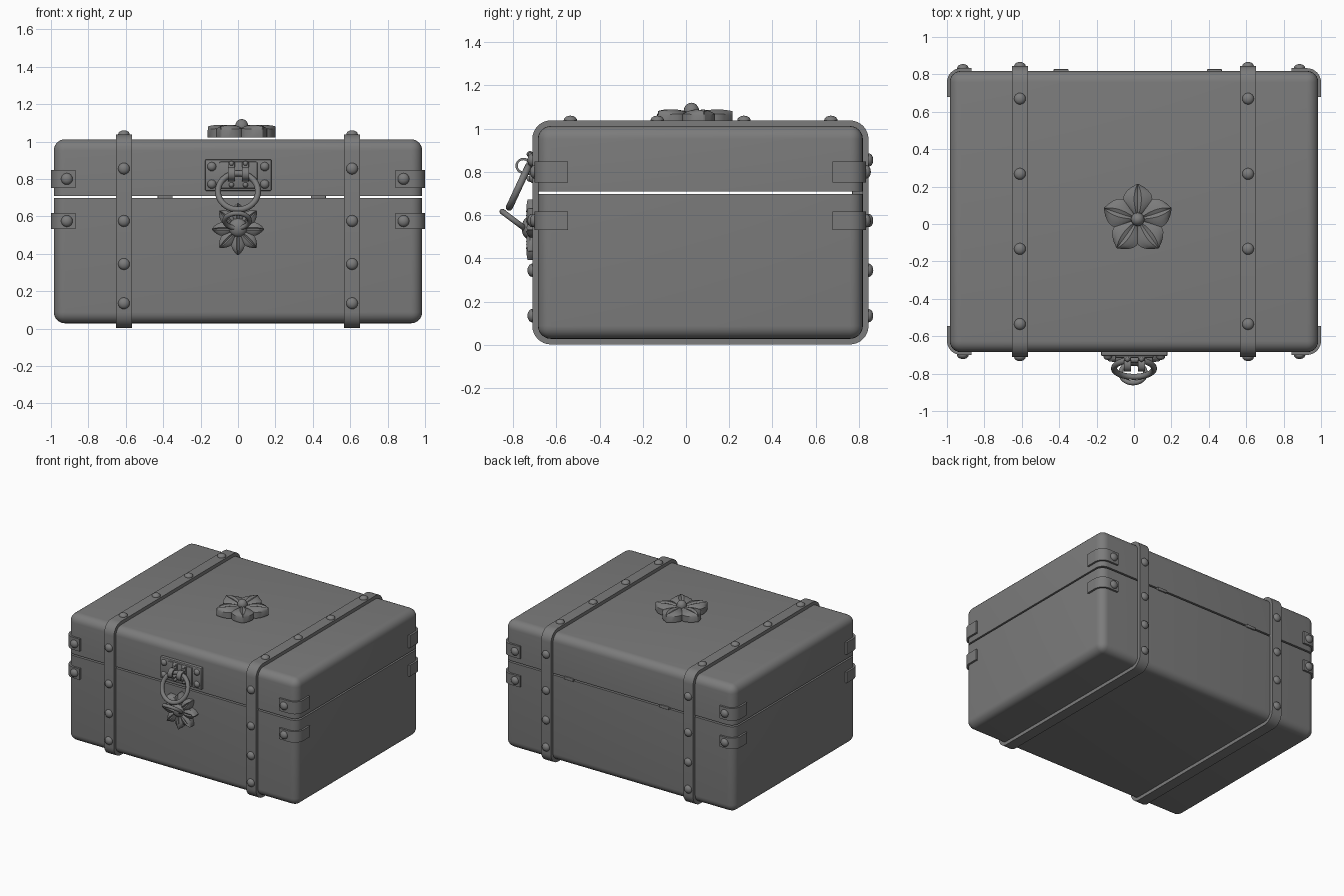
import bpy, bmesh
from math import sin, cos, pi, radians
from mathutils import Matrix, Vector

if "Cube" in bpy.data.objects:
    bpy.data.objects.remove(bpy.data.objects["Cube"])

grey = bpy.data.materials.new("dark_grey")
grey.use_nodes = True
grey.diffuse_color = (0.2, 0.2, 0.2, 1)
grey.node_tree.nodes["Principled BSDF"].inputs["Base Color"].default_value = (0.2, 0.2, 0.2, 1)

# Main body limits
X, Y0, Y1, Z0, Z1, SEAM = 0.985, -0.685, 0.818, 0.028, 1.012, 0.704
R = 0.06


def smooth(ob, angle=35):
    bpy.ops.object.select_all(action='DESELECT')
    ob.select_set(True)
    bpy.context.view_layer.objects.active = ob
    bpy.ops.object.shade_smooth_by_angle(angle=radians(angle))


def finish(name, bm, angle=35):
    bmesh.ops.recalc_face_normals(bm, faces=bm.faces)
    mesh = bpy.data.meshes.new(name)
    bm.to_mesh(mesh)
    bm.free()
    mesh.materials.append(grey)
    ob = bpy.data.objects.new(name, mesh)
    bpy.context.collection.objects.link(ob)
    smooth(ob, angle)
    return ob


def box_bm(lo, hi, bevel, segments):
    bm = bmesh.new()
    lo, hi = Vector(lo), Vector(hi)
    bmesh.ops.create_cube(bm, size=1, matrix=Matrix.Translation((lo + hi) / 2) @ Matrix.Diagonal((*(hi - lo), 1)))
    bmesh.ops.bevel(bm, geom=bm.edges[:], offset=bevel, segments=segments, profile=0.5, affect='EDGES')
    return bm


def box(name, lo, hi, bevel=0.006, segments=2):
    return finish(name, box_bm(lo, hi, bevel, segments))


def band(name, outer, inner, lo, hi, place, closed=True):
    """Flat band between two paths, lo..hi across its width."""
    bm = bmesh.new()
    rows = [[bm.verts.new(place(p, w)) for p, w in ((o, lo), (o, hi), (i, hi), (i, lo))]
            for o, i in zip(outer, inner)]
    pairs = list(zip(rows, rows[1:]))
    if closed:
        pairs.append((rows[-1], rows[0]))
    else:
        bm.faces.new(rows[0])
        bm.faces.new(rows[-1])
    for a, b in pairs:
        for k in range(4):
            n = (k + 1) % 4
            bm.faces.new((a[k], a[n], b[n], b[k]))
    return finish(name, bm)


def arc(cx, cy, r, start, end, n=8):
    return [(cx + r * cos(start + (end - start) * k / n), cy + r * sin(start + (end - start) * k / n))
            for k in range(n + 1)]


def rivet(name, pos, normal, r=0.031, height=0.022):
    bm = bmesh.new()
    turn = Vector(normal).to_track_quat('Z', 'Y').to_matrix().to_4x4()
    bmesh.ops.create_uvsphere(bm, u_segments=16, v_segments=10, radius=1,
                              matrix=Matrix.Translation(pos) @ turn @ Matrix.Diagonal((r, r, height, 1)))
    return finish(name, bm, 60)


def torus(name, pos, tilt, major, minor):
    bpy.ops.mesh.primitive_torus_add(location=pos, rotation=(radians(tilt), 0, 0), major_segments=40,
                                     minor_segments=12, major_radius=major, minor_radius=minor)
    ob = bpy.context.object
    ob.name = name
    ob.data.materials.append(grey)
    smooth(ob, 60)


def flower(name, count, length, half_width, height, matrix):
    """Thick petals with a creased midrib around local +z."""
    bm = bmesh.new()
    steps, cols = 10, 8
    for p in range(count):
        spin = Matrix.Rotation(2 * pi * p / count, 4, 'Z')
        rows = []
        for i in range(steps + 1):
            t = i / steps
            w = half_width * max(sin(pi * t ** 1.25), 0.02) ** 0.8
            row = []
            for j in range(cols + 1):
                s = 2 * j / cols - 1
                z = height * (0.8 + 0.3 * sin(pi * t * 0.8) - 0.35 * s * s - (0.15 if j == cols // 2 else 0))
                row.append(bm.verts.new(spin @ Vector((s * w, length * t, z))))
            rows.append(row)
        top = [bm.faces.new((a[j], a[j + 1], b[j + 1], b[j]))
               for a, b in zip(rows, rows[1:]) for j in range(cols)]
        # Side walls and flat underside
        rim = [e for e in {e for f in top for e in f.edges} if e.is_boundary]
        made = bmesh.ops.extrude_edge_only(bm, edges=rim)["geom"]
        for v in made:
            if isinstance(v, bmesh.types.BMVert):
                v.co.z = 0
        bmesh.ops.holes_fill(bm, edges=[e for e in made if isinstance(e, bmesh.types.BMEdge) and e.is_boundary])
    bm.transform(matrix)
    return finish(name, bm, 30)


# Chest base and lid, split at a thin seam
for name, cut, side in (("chest_base", SEAM - 0.006, 1), ("chest_lid", SEAM + 0.006, -1)):
    bm = box_bm((-X, Y0, Z0), (X, Y1, Z1), R, 6)
    bmesh.ops.bisect_plane(bm, geom=bm.verts[:] + bm.edges[:] + bm.faces[:], plane_co=(0, 0, cut),
                           plane_no=(0, 0, side), clear_outer=True)
    bmesh.ops.holes_fill(bm, edges=[e for e in bm.edges if e.is_boundary])
    finish(name, bm)


# Straps wrapped around the chest, with rivets
def strap_path(offset):
    path = []
    for k, (y, z) in enumerate(((Y1 - R, Z1 - R), (Y0 + R, Z1 - R), (Y0 + R, Z0 + R), (Y1 - R, Z0 + R))):
        path += arc(y, z, R + offset, k * pi / 2, (k + 1) * pi / 2)
    return path


T = 0.026
for side, x in (("right", -0.61), ("left", 0.61)):
    band(side + "_strap", strap_path(T), strap_path(-0.005), x - 0.042, x + 0.042,
         lambda p, w: (w, p[0], p[1]))
    for z in (0.135, 0.345, 0.575, 0.855):
        rivet(side + "_strap_front_rivet", (x, Y0 - T, z), (0, -1, 0))
        rivet(side + "_strap_back_rivet", (x, Y1 + T, z), (0, 1, 0))
    for y in (-0.535, -0.133, 0.268, 0.67):
        rivet(side + "_strap_top_rivet", (x, y, Z1 + T), (0, 0, 1))

# Corner brackets, two on each vertical edge
for sx, side, x_end, x_rivet in ((-1, "right", 0.87, 0.915), (1, "left", 0.843, 0.885)):
    for sy, face, y_face in ((-1, "front", Y0), (1, "back", Y1)):
        def bracket_path(offset):
            bend = arc(0, 0, R + offset, pi / 2, 0)
            cx, cy = X - R, y_face - sy * R
            pts = [(sx * x_end, cy + sy * (R + offset))]
            pts += [(sx * (cx + u), cy + sy * v) for u, v in bend]
            return pts + [(sx * (X + offset), y_face - sy * 0.14)]
        for level, lo, hi in (("upper", 0.752, 0.848), ("lower", 0.532, 0.617)):
            name = f"{level}_{face}_{side}_bracket"
            band(name, bracket_path(0.015), bracket_path(-0.005), lo, hi,
                 lambda p, w: (p[0], p[1], w), closed=False)
            rivet(name + "_rivet", (sx * x_rivet, y_face + sy * 0.015, (lo + hi) / 2), (0, sy, 0))

# Hinges on the back seam
for x in (-0.39, 0.43):
    box("hinge", (x - 0.04, Y1 - 0.05, SEAM - 0.012), (x + 0.04, Y1 + 0.01, SEAM + 0.012), 0.004)

# Latch plate, hasp loops and rivets
box("latch_plate", (-0.177, Y0 - 0.022, 0.735), (0.18, Y0 + 0.01, 0.905), 0.01)
box("latch_inner_plate", (-0.1, Y0 - 0.032, 0.75), (0.105, Y0, 0.892), 0.008)
for x in (-0.14, 0.143):
    for z in (0.772, 0.866):
        rivet("latch_rivet", (x, Y0 - 0.022, z), (0, -1, 0), 0.024, 0.02)
for x in (-0.035, 0.04):
    box("hasp_tongue", (x - 0.019, Y0 - 0.045, 0.785), (x + 0.019, Y0, 0.892), 0.006)
    band("hasp_loop", arc(-0.752, 0.828, 0.037, 0, 2 * pi, 20)[:-1], arc(-0.752, 0.828, 0.026, 0, 2 * pi, 20)[:-1],
         x - 0.019, x + 0.019, lambda p, w: (w, p[0], p[1]))
    for z in (0.768, 0.882):
        rivet("hasp_rivet", (x, Y0 - 0.036, z), (0, -1, 0), 0.014, 0.016)

# Pull ring and the smaller ring below it
torus("pull_ring", (0, -0.772, 0.733), 65, 0.107, 0.016)
torus("catch_ring", (-0.005, -0.797, 0.577), 143, 0.066, 0.013)

# Flower ornaments on the front and on the lid
to_front = Matrix.Translation((0, Y0, 0.532)) @ Matrix.Rotation(pi / 2, 4, 'X')
flower("front_flower", 8, 0.14, 0.036, 0.05, to_front)
rivet("front_flower_centre", (0, Y0 - 0.045, 0.54), (0, -1, 0), 0.05, 0.03)
flower("lid_flower", 5, 0.19, 0.078, 0.062, Matrix.Translation((0.02, 0.025, 1.022)))
rivet("lid_flower_centre", (0.02, 0.025, 1.08), (0, 0, 1), 0.036, 0.04)
